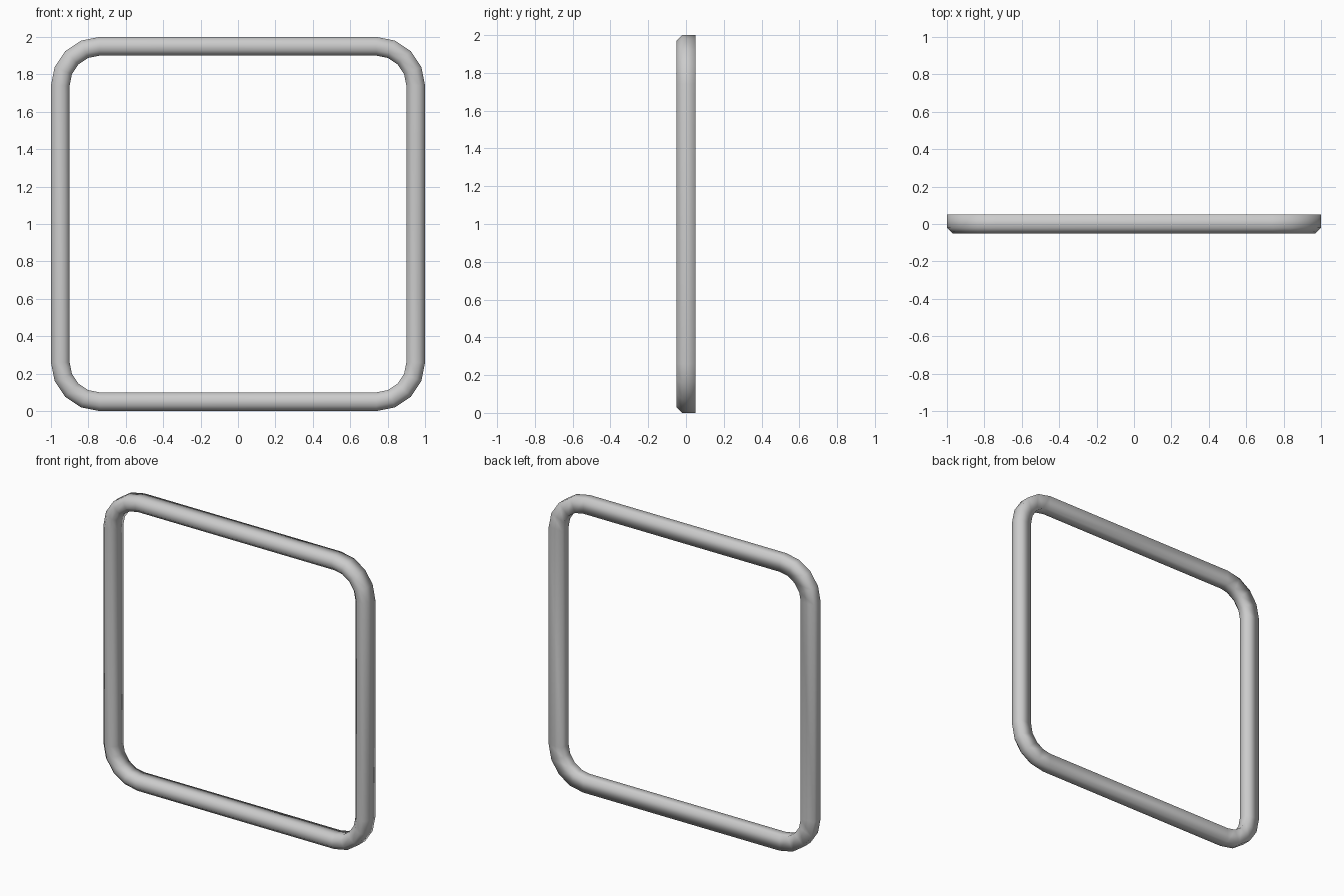
import bpy
import bmesh
import math

if "Cube" in bpy.data.objects:
    bpy.data.objects.remove(bpy.data.objects["Cube"])

# Tube cross-section (outward offset, y): chamfered front, square flat back
H, C = 0.05, 0.021
profile = [(H, H), (H, -C), (C, -H), (-C, -H), (-H, -C), (-H, H)]

# Corner arcs of the rounded square path
RADIUS, STEPS = 0.21, 4
INNER = 0.95 - RADIUS
corners = [(1, 1), (-1, 1), (-1, -1), (1, -1)]

# Sweep the cross-section round the path
bm = bmesh.new()
rings = []
for i, (sx, sz) in enumerate(corners):
    for k in range(STEPS + 1):
        a = math.pi / 2 * (i + k / STEPS)
        rings.append([bm.verts.new((sx * INNER + (RADIUS + d) * math.cos(a), y,
                                    1 + sz * INNER + (RADIUS + d) * math.sin(a)))
                      for d, y in profile])
n = len(profile)
for i, ring in enumerate(rings):
    nxt = rings[(i + 1) % len(rings)]
    for j in range(n):
        f = bm.faces.new((ring[j], ring[(j + 1) % n], nxt[(j + 1) % n], nxt[j]))
        f.smooth = True
bmesh.ops.recalc_face_normals(bm, faces=bm.faces)

# Frame object
mesh = bpy.data.meshes.new("square_frame")
bm.to_mesh(mesh)
bm.free()
bpy.context.collection.objects.link(bpy.data.objects.new("square_frame", mesh))
